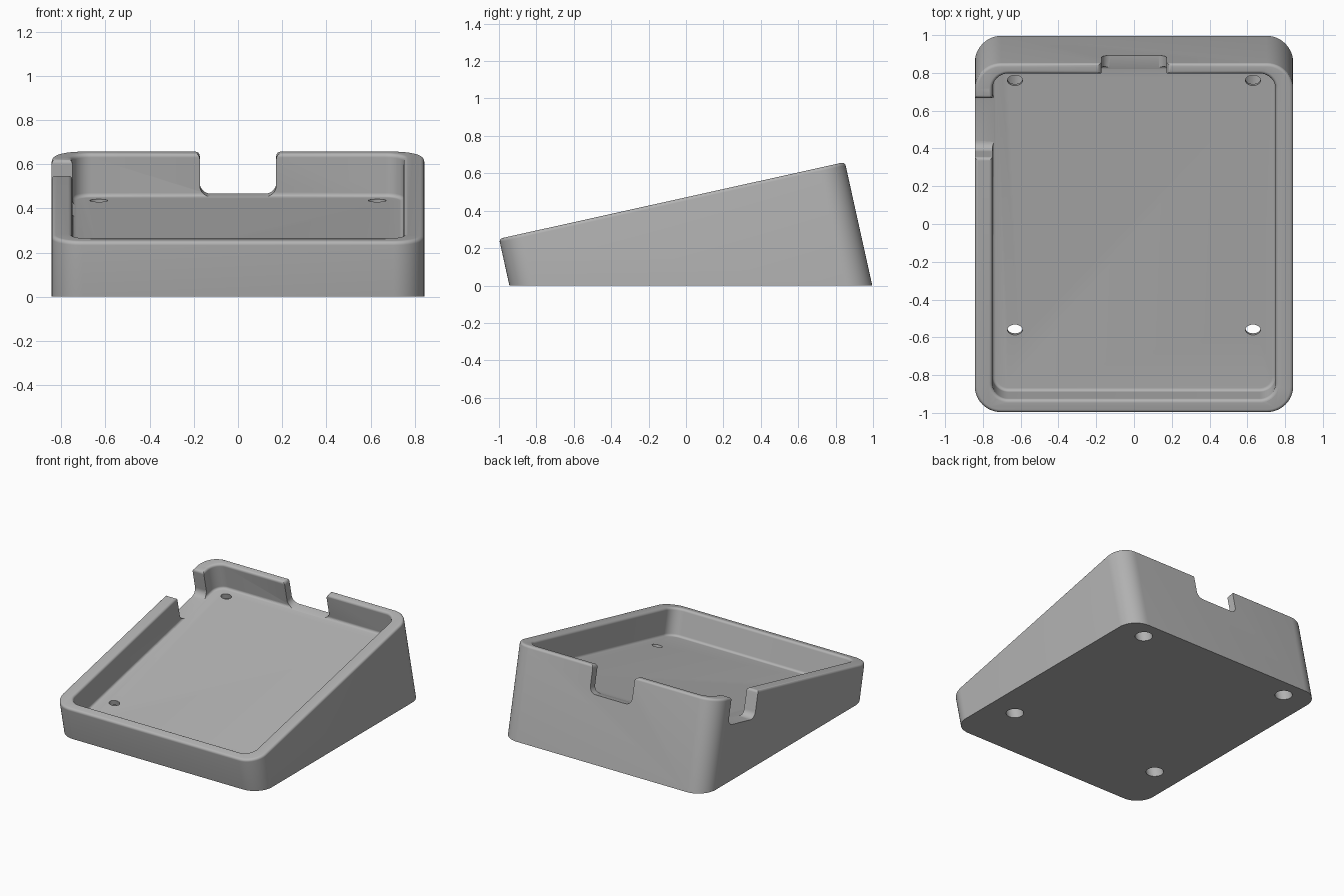
import bpy, bmesh, math
from mathutils import Matrix, Vector

cube = bpy.data.objects.get("Cube")
if cube:
    bpy.data.objects.remove(cube, do_unlink=True)

TILT = math.radians(12.5)
FRAME = Matrix.Translation((0, -0.075, 0.455)) @ Matrix.Rotation(TILT, 4, 'X')
DEPTH = 0.2      # floor below the rim
ROUND = 0.018    # rim rounding

grey = bpy.data.materials.new("plain_grey")
grey.use_nodes = True
COLOUR = (0.45, 0.45, 0.45, 1)
grey.diffuse_color = COLOUR
grey.node_tree.nodes["Principled BSDF"].inputs["Base Color"].default_value = COLOUR


def loft(name, rings, matrix=FRAME):
    """Closed solid skinned through equal-length rings of points."""
    bm = bmesh.new()
    loops = [[bm.verts.new(p) for p in ring] for ring in rings]
    for a, b in zip(loops, loops[1:]):
        for i in range(len(a)):
            j = (i + 1) % len(a)
            bm.faces.new((a[i], a[j], b[j], b[i]))
    bm.faces.new(loops[0][::-1])
    bm.faces.new(loops[-1])
    bmesh.ops.recalc_face_normals(bm, faces=bm.faces)
    bm.transform(matrix)
    mesh = bpy.data.meshes.new(name)
    bm.to_mesh(mesh)
    bm.free()
    mesh.materials.append(grey)
    obj = bpy.data.objects.new(name, mesh)
    bpy.context.collection.objects.link(obj)
    return obj


def arc(cx, cy, r, start, end, steps=8):
    angles = [math.radians(start + (end - start) * i / steps) for i in range(steps + 1)]
    return [(cx + r * math.cos(t), cy + r * math.sin(t)) for t in angles]


def rounded_ring(hx, hy, r, z, cy=0):
    pts = []
    for k, (sx, sy) in enumerate([(1, 1), (-1, 1), (-1, -1), (1, -1)]):
        pts += arc(sx * (hx - r), cy + sy * (hy - r), r, 90 * k, 90 * k + 90, 12)
    return [Vector((x, y, z)) for x, y in pts]


def ellipse(cx, cy, rx, ry, z, n=32):
    return [Vector((cx + rx * math.cos(math.tau * i / n),
                    cy + ry * math.sin(math.tau * i / n), z)) for i in range(n)]


def cut(target, cutter):
    mod = target.modifiers.new("cut", 'BOOLEAN')
    mod.operation, mod.solver, mod.object = 'DIFFERENCE', 'EXACT', cutter
    bpy.context.view_layer.objects.active = target
    bpy.ops.object.modifier_apply(modifier=mod.name)
    bpy.data.objects.remove(cutter, do_unlink=True)


def notch_profile(h, fillet, flare):
    """U-shaped opening with a filleted bottom and rounded lips."""
    b = 0.0015 - DEPTH
    half = arc(h - fillet, b + fillet, fillet, -90, 0)
    half += arc(h + flare, -flare, flare, 180, 90, 6) + [(h + flare, 0.1)]
    return half + [(-s, w) for s, w in reversed(half)]


# Wedge body with a rounded outer rim
rings = [rounded_ring(0.843, 0.947, 0.14, -0.95)]
for inset, z in arc(ROUND, -ROUND, ROUND, 180, 90, 6):
    rings.append(rounded_ring(0.843 - inset, 0.947 - inset, 0.14 - inset, z))
tray = loft("tilted_tray", rings)

# Flat underside
cut(tray, loft("ground_cutter", [rounded_ring(2, 2, 0.1, -2), rounded_ring(2, 2, 0.1, 0)], Matrix()))

# Tray recess, filleted at the floor and rounded at the lip
section = [(-x, z) for x, z in arc(ROUND, ROUND - DEPTH, ROUND, 270, 180, 6)]
section += [(x, z) for x, z in arc(ROUND, -ROUND, ROUND, 180, 90, 6)]
section.append((ROUND, 0.1))
cut(tray, loft("recess_cutter", [rounded_ring(0.75 + g, 0.882 + g, 0.085 + g, z, 0.008)
                                 for g, z in section]))

# Cable notch in the back wall
profile = notch_profile(0.173, 0.05, 0.025)
cut(tray, loft("back_notch_cutter", [[Vector((s, u, w)) for s, w in profile] for u in (0.85, 1.1)]))

# Cable notch in the right wall
profile = notch_profile(0.16, 0.05, 0.02)
cut(tray, loft("side_notch_cutter", [[Vector((x, 0.597 + s, w)) for s, w in profile]
                                     for x in (-1.0, -0.71)]))

# Four screw holes with wider pockets from below
for x in (-0.63, 0.63):
    for u in (-0.541, 0.811):
        cut(tray, loft("hole_cutter", [ellipse(x, u, 0.04, 0.028, z) for z in (-0.3, -0.1)]))
        cut(tray, loft("pocket_cutter", [ellipse(x, u, 0.06, 0.06, z)
                                         for z in (-1.2, -DEPTH - 0.04)]))

bpy.ops.object.select_all(action='DESELECT')
tray.select_set(True)
bpy.context.view_layer.objects.active = tray
bpy.ops.object.shade_smooth_by_angle(angle=math.radians(35))
